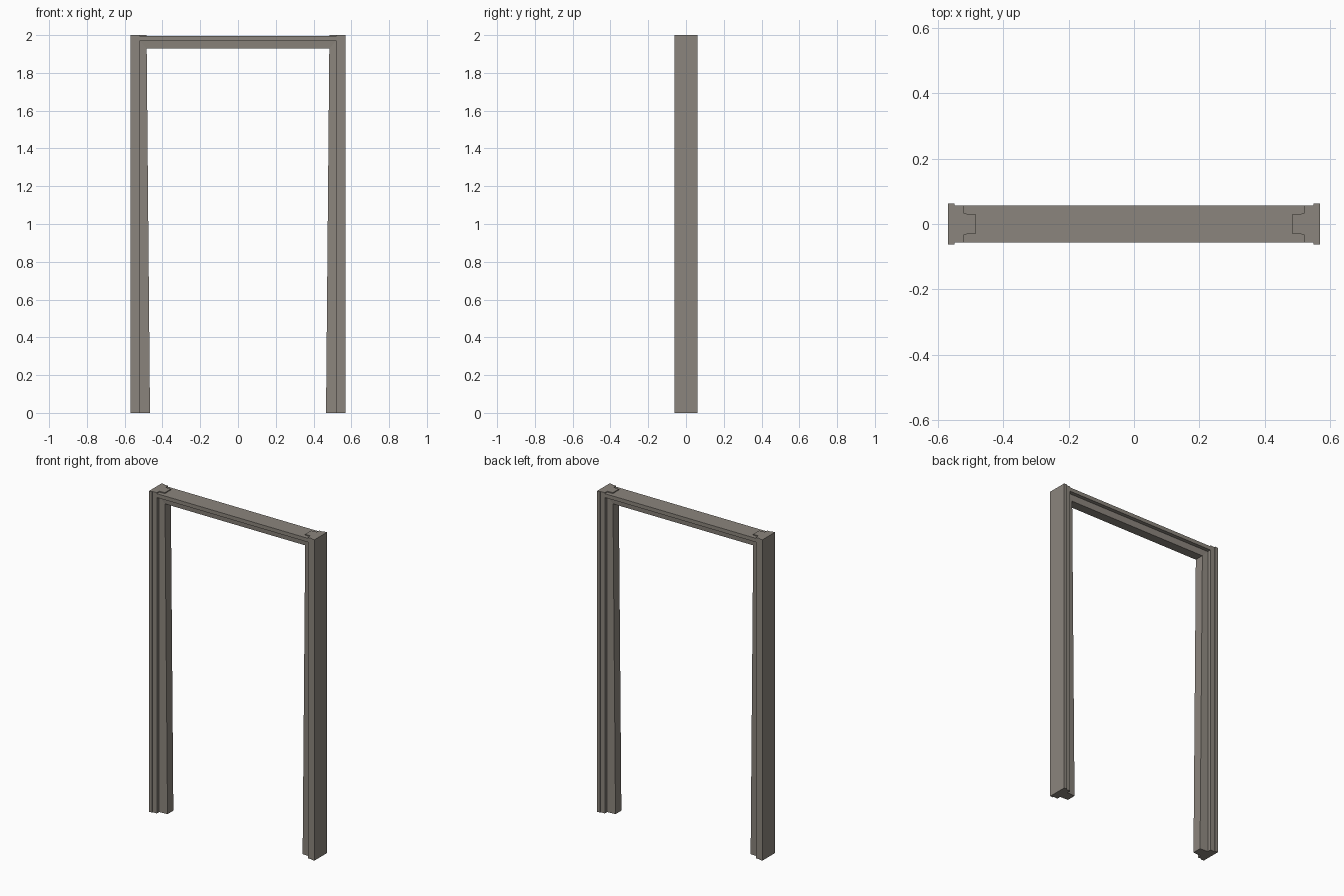
import bpy, bmesh

if "Cube" in bpy.data.objects:
    bpy.data.objects.remove(bpy.data.objects["Cube"])

stone = bpy.data.materials.new("warm grey stone")
stone.diffuse_color = (0.26, 0.235, 0.205, 1)
stone.use_nodes = True
stone.node_tree.nodes["Principled BSDF"].inputs["Base Color"].default_value = stone.diffuse_color


def loft(name, start, end):
    """Solid between two matching outlines of 3D points."""
    bm = bmesh.new()
    a = [bm.verts.new(p) for p in start]
    b = [bm.verts.new(p) for p in end]
    n = len(a)
    bm.faces.new(a)
    bm.faces.new(b[::-1])
    for i in range(n):
        bm.faces.new((a[i], a[(i + 1) % n], b[(i + 1) % n], b[i]))
    bmesh.ops.recalc_face_normals(bm, faces=bm.faces)
    me = bpy.data.meshes.new(name)
    bm.to_mesh(me)
    bm.free()
    me.materials.append(stone)
    ob = bpy.data.objects.new(name, me)
    bpy.context.collection.objects.link(ob)
    return ob


def stepped(steps):
    """Mirror (distance, half depth) steps across y = 0."""
    return [(d, -y) for d, y in steps] + [(d, y) for d, y in reversed(steps)]


def jamb_outline(inner):
    return stepped([(0.57, 0.062), (0.55, 0.062), (0.55, 0.056),
                    (0.521, 0.056), (0.521, 0.032), (inner, 0.029)])


# Side jambs: stepped section, inner face leaning outwards towards the top
for side, label in ((-1, "left_jamb"), (1, "right_jamb")):
    loft(label,
         [(side * x, y, 0.0) for x, y in jamb_outline(0.466)],
         [(side * x, y, 2.0) for x, y in jamb_outline(0.484)])

# Header: wide top plate with a narrower lip beneath
header = stepped([(1.994, 0.056), (1.97, 0.056), (1.97, 0.032), (1.93, 0.029)])
loft("header",
     [(-0.55, y, z) for z, y in header],
     [(0.55, y, z) for z, y in header])
